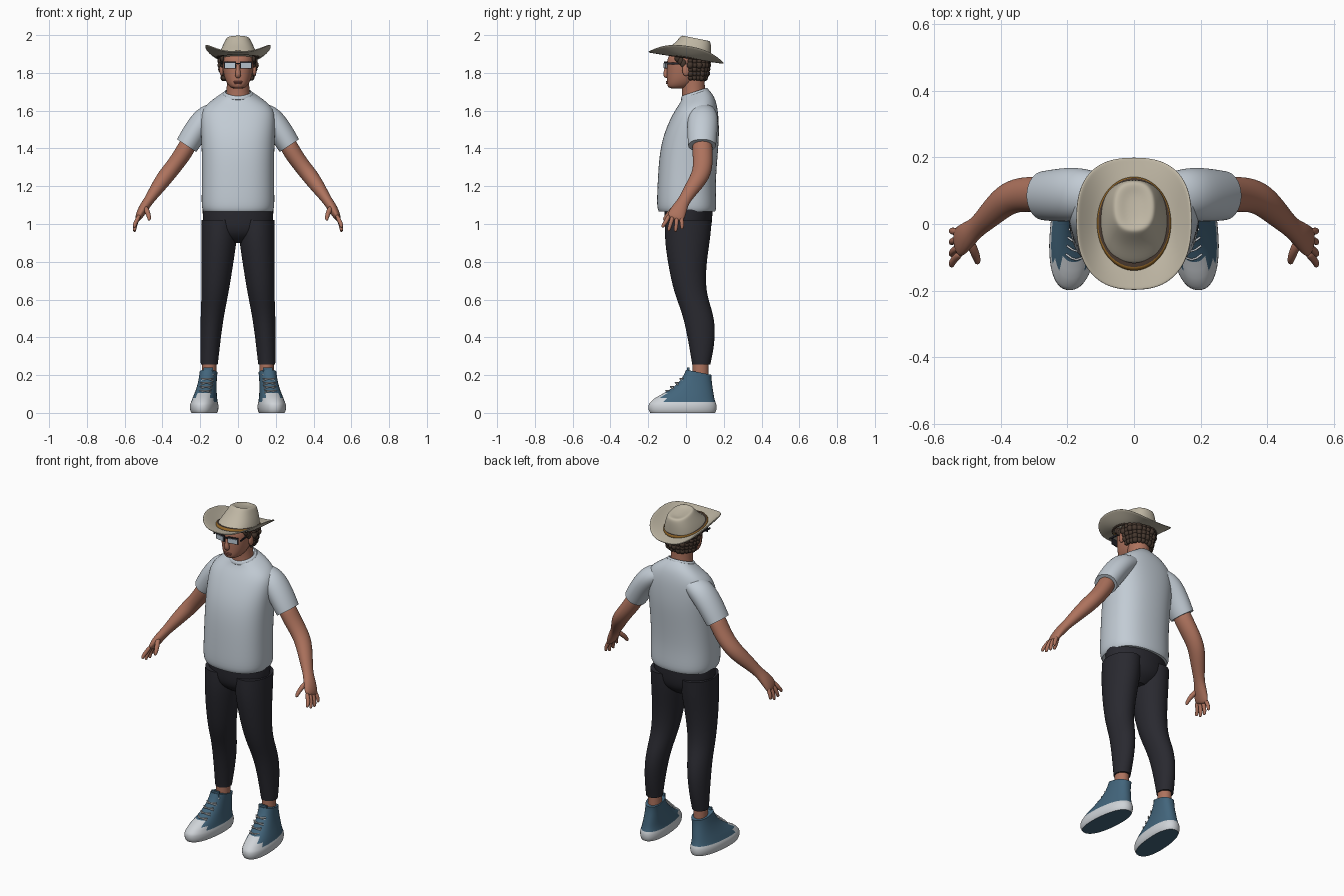
import bpy, bmesh, math, random
from mathutils import Vector, Matrix

if "Cube" in bpy.data.objects:
    bpy.data.objects.remove(bpy.data.objects["Cube"])
random.seed(4)


def material(name, *rgb):
    m = bpy.data.materials.new(name)
    m.use_nodes = True
    m.diffuse_color = (*rgb, 1)
    bsdf = m.node_tree.nodes["Principled BSDF"]
    bsdf.inputs["Base Color"].default_value = (*rgb, 1)
    bsdf.inputs["Roughness"].default_value = 0.8
    return m


SHIRT = material("pale grey cotton", .54, .60, .66)
DARK = material("charcoal cloth", .022, .022, .029)
SKIN = material("skin", .42, .17, .11)
FELT = material("cream felt", .52, .47, .37)
BLUE = material("blue canvas", .055, .13, .20)
WHITE = material("white rubber", .62, .65, .68)
HAIR = material("dark brown", .06, .038, .027)
GOLD = material("amber leather", .28, .13, .02)
LENS = material("pale lens", .50, .58, .65)
LIP = material("lip", .30, .10, .075)


def finish(name, bm, mats, mirror=False, level=0, thick=0):
    bmesh.ops.recalc_face_normals(bm, faces=bm.faces)
    for f in bm.faces:
        f.smooth = True
    me = bpy.data.meshes.new(name)
    bm.to_mesh(me)
    bm.free()
    for m in mats:
        me.materials.append(m)
    ob = bpy.data.objects.new(name, me)
    bpy.context.collection.objects.link(ob)
    if mirror:
        mod = ob.modifiers.new("mirror", 'MIRROR')
        mod.use_mirror_merge = False
    if thick:
        ob.modifiers.new("thickness", 'SOLIDIFY').thickness = thick
    if level:
        mod = ob.modifiers.new("smooth", 'SUBSURF')
        mod.levels = mod.render_levels = level
    return ob


def flat(x, yf, yb, z, rx, tilt=0, e=2.0, n=20, shear=0):
    """Level ring spanning yf..yb, with superellipse corners."""
    pts, cy, ry = [], (yf + yb) / 2, (yb - yf) / 2
    for i in range(n):
        c, s = math.cos(math.tau * i / n), math.sin(math.tau * i / n)
        dx = rx * math.copysign(abs(c) ** (2 / e), c)
        dy = ry * math.copysign(abs(s) ** (2 / e), s)
        pts.append(Vector((x + dx + shear * dy, cy + dy, z + tilt * dy)))
    return pts


def sweep(path, n=12):
    """Rings across a path of (x, y, z, radius, radius along y)."""
    p = [Vector(q[:3]) for q in path]
    rings = []
    for i, q in enumerate(path):
        d = (p[min(i + 1, len(p) - 1)] - p[max(i - 1, 0)]).normalized()
        ref = Vector((0, 0, 1)) if abs(d.y) > .9 else Vector((0, 1, 0))
        a = ref.cross(d).normalized()
        b = d.cross(a)
        rings.append([p[i] + a * q[3] * math.cos(t) + b * q[-1] * math.sin(t)
                      for t in (math.tau * k / n for k in range(n))])
    return rings


def loft(name, rings, mats, crisp=True, caps=True, rule=None, level=2, **kw):
    bm = bmesh.new()
    crease = bm.edges.layers.float.new("crease_edge")
    vs = [[bm.verts.new(p) for p in r] for r in rings]
    n = len(vs[0])
    for i in range(len(vs) - 1):
        for j in range(n):
            k = (j + 1) % n
            f = bm.faces.new((vs[i][j], vs[i][k], vs[i + 1][k], vs[i + 1][j]))
            if rule:
                f.material_index = rule(i, f.calc_center_median())
    if caps:
        for f in [bm.faces.new(vs[0]), bm.faces.new(vs[-1])]:
            for e in f.edges if crisp else ():
                e[crease] = 1
                e.smooth = False
    return finish(name, bm, mats, level=level, **kw)


def blobs(name, items, mat, **kw):
    bm = bmesh.new()
    for pos, size in items:
        m = Matrix.Translation(pos) @ Matrix.Diagonal((*size, 1))
        bmesh.ops.create_icosphere(bm, subdivisions=3, radius=1, matrix=m)
    return finish(name, bm, [mat], **kw)


def plate(name, pos, size, mat, yaw=0):
    bm = bmesh.new()
    m = Matrix.Translation(pos) @ Matrix.Rotation(yaw, 4, 'Z') @ Matrix.Diagonal((*size, 1))
    bmesh.ops.create_cube(bm, size=1, matrix=m)
    ob = finish(name, bm, [mat], mirror=True)
    for f in ob.data.polygons:
        f.use_smooth = False


# Shirt: body, sleeves and collar
body = [(-.145, .155, 1.065, .183), (-.157, .165, 1.085, .197), (-.153, .157, 1.2, .193),
        (-.145, .168, 1.35, .193), (-.125, .177, 1.46, .197), (-.088, .175, 1.55, .202),
        (-.055, .168, 1.615, .192), (-.03, .15, 1.662, .13), (-.022, .118, 1.69, .08)]
tilts = [0, 0, 0, 0, 0, 0, .05, .2, .33]
loft("shirt_body", [flat(0, *r, tilt=t, e=2.4) for r, t in zip(body, tilts)], [SHIRT])
loft("shirt_collar", [flat(0, -.03, .122, 1.682, .084, .33), flat(0, -.026, .117, 1.697, .078, .33),
                      flat(0, -.018, .108, 1.702, .068, .33)], [SHIRT], caps=False, thick=.006)
loft("sleeve", sweep([(.09, .09, 1.60, .045, .06), (.16, .09, 1.575, .07, .083),
                      (.22, .087, 1.50, .067, .082), (.262, .085, 1.43, .064, .077),
                      (.272, .085, 1.415, .062, .075)], 16), [SHIRT], mirror=True)

# Trousers
loft("trouser_hips", [flat(0, -.04, .07, .90, .06), flat(0, -.10, .125, .94, .165),
                      flat(0, -.115, .14, 1.0, .19), flat(0, -.115, .143, 1.09, .19)], [DARK])
legs = [(.098, -.112, .138, 1.02, .097), (.1, -.115, .13, .92, .096), (.11, -.097, .108, .79, .086),
        (.121, -.066, .104, .64, .073), (.133, -.025, .142, .54, .064), (.143, .0, .158, .44, .058),
        (.149, .02, .146, .33, .051), (.152, .03, .132, .27, .047), (.152, .032, .13, .255, .045)]
loft("trouser_leg", [flat(*r) for r in legs], [DARK], mirror=True)

# Ankles and high shoes
loft("ankle", [flat(.152, .035, .12, z, .038) for z in (.17, .22, .28)], [SKIN], mirror=True)
shoe = [(.179, -.19, .155, 0, .066), (.179, -.2, .163, .014, .074), (.179, -.2, .163, .045, .074),
        (.178, -.192, .157, .054, .069), (.176, -.17, .15, .078, .064), (.171, -.115, .146, .105, .057),
        (.165, -.06, .14, .14, .051), (.16, -.02, .135, .18, .047), (.156, .0, .136, .215, .047)]
loft("shoe", [flat(*r, tilt=-.2 * (i == 8), e=2.3, n=32, shear=-.08) for i, r in enumerate(shoe)],
     [BLUE, WHITE], mirror=True, level=1,
     rule=lambda i, c: int(i < 3 or (c.y < -.125 and c.z < .1)))
plate("shoe_tongue", (.157, .012, .222), (.05, .012, .035), BLUE)
for k in range(5):
    t = k / 4
    x, y, z = .173 - .013 * t, -.11 + .1 * t, .112 + .085 * t
    for s in (-1, 1):
        loft("shoe_lace", sweep([(x - .032, y + .02, z - .006 * s, .004), (x, y - .006, z + .008, .004),
                                 (x + .032, y + .02, z + .006 * s, .004)], 6),
             [WHITE], mirror=True, level=1)

# Arms and hands
loft("arm", sweep([(.245, .085, 1.46, .048, .053), (.285, .088, 1.38, .048, .055),
                   (.34, .09, 1.305, .044, .053), (.385, .075, 1.25, .045, .05),
                   (.435, .025, 1.18, .036, .04), (.472, -.01, 1.125, .026, .031),
                   (.497, -.03, 1.09, .027, .04), (.52, -.05, 1.05, .022, .048),
                   (.532, -.06, 1.02, .014, .045)], 16), [SKIN], crisp=False, mirror=True)
tips = [(-.122, .98), (-.09, .962), (-.054, .958), (-.02, .972)]
for k, (ty, tz) in enumerate(tips):
    y = -.088 + .021 * k
    loft("finger", sweep([(.52, y, 1.05, .012), (.54, (y + ty) / 2, 1.012, .0125),
                          (.549, ty, tz + .012, .0105), (.546, ty - .003, tz, .007)], 8),
         [SKIN], crisp=False, mirror=True)
loft("thumb", sweep([(.498, -.045, 1.095, .016), (.48, -.08, 1.068, .015),
                     (.47, -.108, 1.035, .012), (.47, -.118, 1.018, .008)], 8),
     [SKIN], crisp=False, mirror=True)

# Neck, head and face
loft("neck", [flat(0, -.022, .108, 1.64, .07), flat(0, -.02, .1, 1.7, .06),
              flat(0, -.03, .1, 1.78, .06)], [SKIN])
head = [(-.088, -.005, 1.716, .03), (-.1, .03, 1.73, .05), (-.102, .06, 1.757, .066),
        (-.103, .085, 1.79, .076), (-.103, .1, 1.83, .083), (-.102, .11, 1.87, .086),
        (-.085, .1, 1.91, .075)]
loft("head", [flat(0, *r, e=2.2) for r in head], [SKIN], crisp=False)
loft("nose", sweep([(0, -.095, 1.85, .009, .01), (0, -.103, 1.82, .011, .012),
                    (0, -.109, 1.79, .017, .016), (0, -.1, 1.773, .014, .01)], 10), [SKIN], crisp=False)
blobs("lips", [((0, -.099, 1.753), (.026, .007, .005)), ((0, -.098, 1.745), (.021, .008, .005))], LIP)
blobs("ear", [((.087, .0, 1.815), (.011, .02, .032))], SKIN, mirror=True)

# Hair: a cap with curls
loft("hair", [flat(0, .0, .1, 1.765, .06), flat(0, -.02, .115, 1.785, .08),
              flat(0, -.03, .122, 1.83, .091), flat(0, -.04, .122, 1.89, .093)], [HAIR], crisp=False)
curls = []
for row in range(5):
    for k in range(13):
        a = math.pi * (k / 12 * 1.1 - .05)
        r = .76 + .06 * row
        r = min(r, .95) + random.uniform(-.02, .04)
        s = random.uniform(.013, .018)
        curls.append(((.097 * r * math.cos(a), .035 + .088 * r * math.sin(a), 1.775 + .022 * row),
                      (s, s, s * 1.1)))
curls += [((s * .084, y, z), (.011, .016, .022)) for s in (-1, 1)
          for y, z in ((-.03, 1.865), (-.015, 1.85), (-.045, 1.88))]
blobs("hair_curls", curls, HAIR)

# Glasses
plate("glasses_frame", (.042, -.107, 1.842), (.064, .005, .038), DARK, .2)
plate("glasses_lens", (.042, -.111, 1.839), (.052, .004, .026), LENS, .2)
plate("glasses_bridge", (0, -.113, 1.85), (.026, .006, .007), DARK)
plate("glasses_temple", (.083, -.045, 1.85), (.005, .115, .009), DARK, .1)

# Hat, tipped slightly back
brim = []
for t in (0, .3, .6, .85, 1):
    ring = flat(0, -.13 - .072 * t, .13 + .072 * t, 0, .1 + .077 * t, e=2 + .5 * t, n=32)
    for j, p in enumerate(ring):
        p.z += .064 * t ** 1.3 * math.cos(math.tau * j / 32) ** 2
    brim.append(ring)
crown = [(-.135, .135, -.005, .106), (-.122, .132, .02, .102), (-.08, .127, .06, .087),
         (-.05, .12, .1, .068), (-.04, .112, .114, .06), (-.025, .095, .112, .042),
         (-.005, .07, .104, .02)]
band = [(-.134, .134, .0, .104), (-.143, .142, .004, .113), (-.144, .143, .009, .114),
        (-.141, .141, .017, .112), (-.136, .138, .021, .109), (-.122, .13, .022, .1)]
hat = [loft("hat_brim", brim, [FELT], caps=False, thick=.008),
       loft("hat_crown", [flat(0, *r, tilt=-.05 * (i > 2), e=2.4) for i, r in enumerate(crown)],
            [FELT], crisp=False),
       loft("hat_band", [flat(0, *r, n=32) for r in band], [HAIR, GOLD], caps=False,
            rule=lambda i, c: int(i in (2, 3)))]
for ob in hat:
    ob.location.z = 1.877
    ob.rotation_euler.x = -.15
